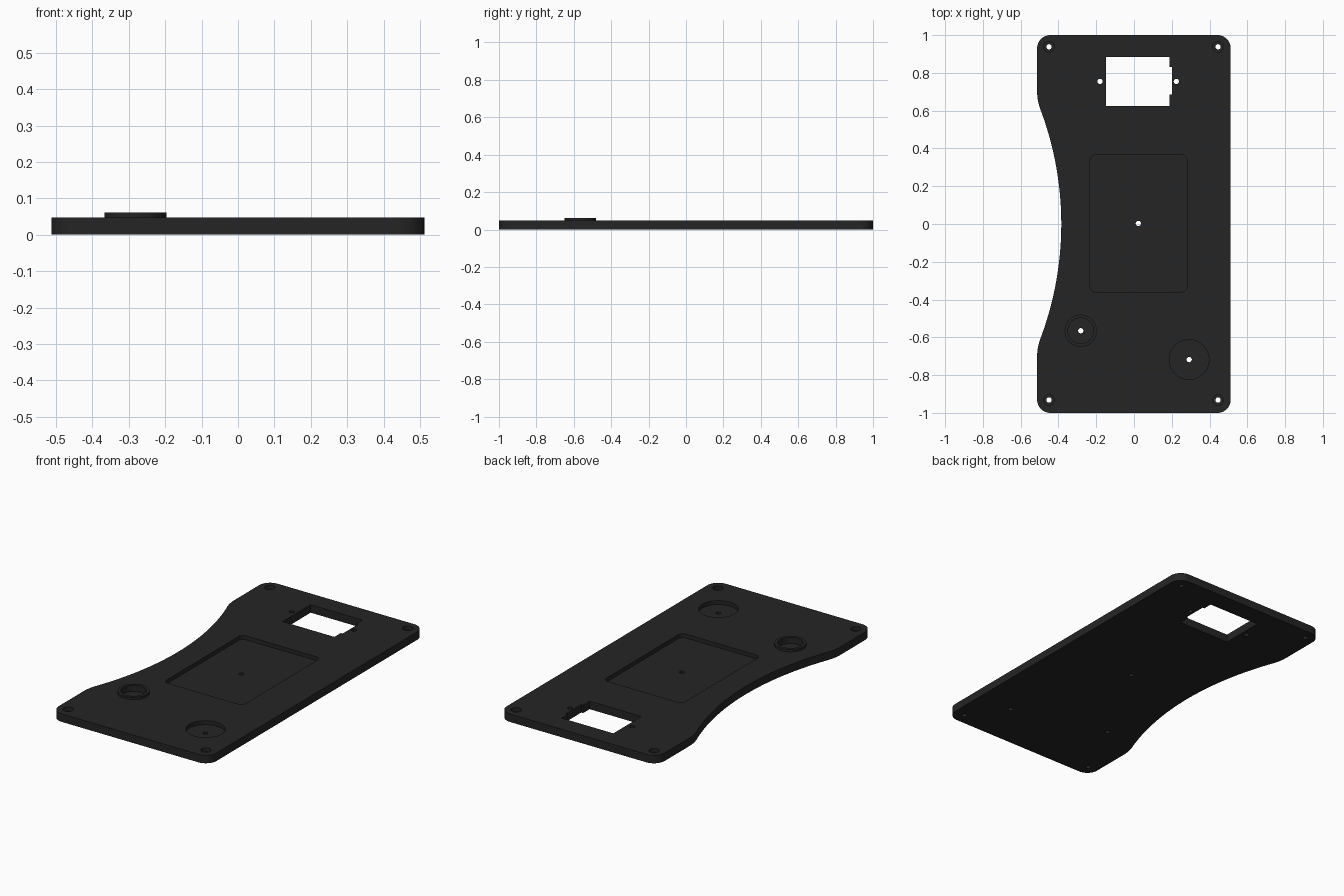
import bpy
import bmesh
import math

cube = bpy.data.objects.get("Cube")
if cube:
    bpy.data.objects.remove(cube, do_unlink=True)

TOP = 0.047        # plate thickness
FLOOR = 0.024      # floor height of the shallow pockets

black = bpy.data.materials.new("matte black")
black.use_nodes = True
COLOUR = (0.018, 0.018, 0.018, 1)
black.diffuse_color = COLOUR
black.node_tree.nodes["Principled BSDF"].inputs["Base Color"].default_value = COLOUR


def arc(cx, cy, r, start, end, steps):
    """Points on an arc, angles in degrees."""
    return [(cx + r * math.cos(math.radians(start + (end - start) * i / steps)),
             cy + r * math.sin(math.radians(start + (end - start) * i / steps)))
            for i in range(steps + 1)]


def circle(cx, cy, r, n=48):
    return arc(cx, cy, r, 0, 360, n)[:-1]


def rounded_box(x0, x1, y0, y1, r):
    return (arc(x1 - r, y1 - r, r, 0, 90, 8) + arc(x0 + r, y1 - r, r, 90, 180, 8)
            + arc(x0 + r, y0 + r, r, 180, 270, 8) + arc(x1 - r, y0 + r, r, 270, 360, 8))


def prism(name, outline, z0, z1):
    """Extrude a counter-clockwise outline from z0 to z1."""
    bm = bmesh.new()
    face = bm.faces.new([bm.verts.new((x, y, z0)) for x, y in outline])
    ext = bmesh.ops.extrude_face_region(bm, geom=[face])
    for v in ext["geom"]:
        if isinstance(v, bmesh.types.BMVert):
            v.co.z = z1
    bmesh.ops.recalc_face_normals(bm, faces=bm.faces)
    mesh = bpy.data.meshes.new(name)
    bm.to_mesh(mesh)
    bm.free()
    mesh.materials.append(black)
    obj = bpy.data.objects.new(name, mesh)
    bpy.context.collection.objects.link(obj)
    return obj


def combine(target, tool, operation):
    """Apply a boolean and discard the tool."""
    tool.hide_render = True
    mod = target.modifiers.new("boolean", "BOOLEAN")
    mod.operation = operation
    mod.solver = "EXACT"
    mod.object = tool
    bpy.context.view_layer.objects.active = target
    bpy.ops.object.modifier_apply(modifier=mod.name)
    bpy.data.objects.remove(tool, do_unlink=True)


# Plate outline: rounded corners on the right, a shallow waist on the left
LEFT, RIGHT, CORNER = -0.513, 0.512, 0.07
WAIST, WAIST_R, BLEND_R = -0.385, 1.72, 0.27
swing = math.degrees(math.acos(1 - (WAIST - LEFT) / (WAIST_R + BLEND_R)))
blend_y = (WAIST_R + BLEND_R) * math.sin(math.radians(swing))
outline = arc(RIGHT - CORNER, 1 - CORNER, CORNER, 0, 90, 12)
outline += arc(LEFT + CORNER, 1 - CORNER, CORNER, 90, 180, 12)
outline += arc(LEFT + BLEND_R, blend_y, BLEND_R, 180, 180 + swing, 8)
outline += arc(WAIST - WAIST_R, 0, WAIST_R, swing, -swing, 48)[1:-1]
outline += arc(LEFT + BLEND_R, -blend_y, BLEND_R, 180 - swing, 180, 8)
outline += arc(LEFT + CORNER, CORNER - 1, CORNER, 180, 270, 12)
outline += arc(RIGHT - CORNER, CORNER - 1, CORNER, 270, 360, 12)
plate = prism("base_plate", outline, 0, TOP)

# Raised collar round the smaller socket
combine(plate, prism("collar", circle(-0.282, -0.565, 0.085, 64), 0.035, 0.061), "UNION")

# Shallow pockets: panel recess, two round sockets
pockets = [rounded_box(-0.232, 0.281, -0.36, 0.366, 0.03),
           circle(-0.282, -0.565, 0.068, 64),
           circle(0.292, -0.718, 0.105, 64)]

# Corner counterbores
corners = [(x, y) for x in (-0.45, 0.445) for y in (-0.932, 0.938)]
pockets += [circle(x, y, 0.028, 32) for x, y in corners]
for shape in pockets:
    combine(plate, prism("pocket_cutter", shape, FLOOR, 0.1), "DIFFERENCE")

# Through holes: corners, pocket centres, window screws
holes = corners + [(0.023, 0.003), (-0.282, -0.565), (0.292, -0.718),
                   (-0.18, 0.755), (0.224, 0.755)]
for x, y in holes:
    combine(plate, prism("hole_cutter", circle(x, y, 0.014, 24), -0.05, 0.1), "DIFFERENCE")

# Rectangular window with a small notch on its right side
window = [(-0.148, 0.625), (0.188, 0.625), (0.188, 0.685), (0.2, 0.685),
          (0.2, 0.83), (0.188, 0.83), (0.188, 0.885), (-0.148, 0.885)]
combine(plate, prism("window_cutter", window, -0.05, 0.1), "DIFFERENCE")

# Smooth curved walls, sharp rims
bpy.ops.object.select_all(action="DESELECT")
plate.select_set(True)
bpy.context.view_layer.objects.active = plate
bpy.ops.object.shade_smooth_by_angle(angle=math.radians(30))
